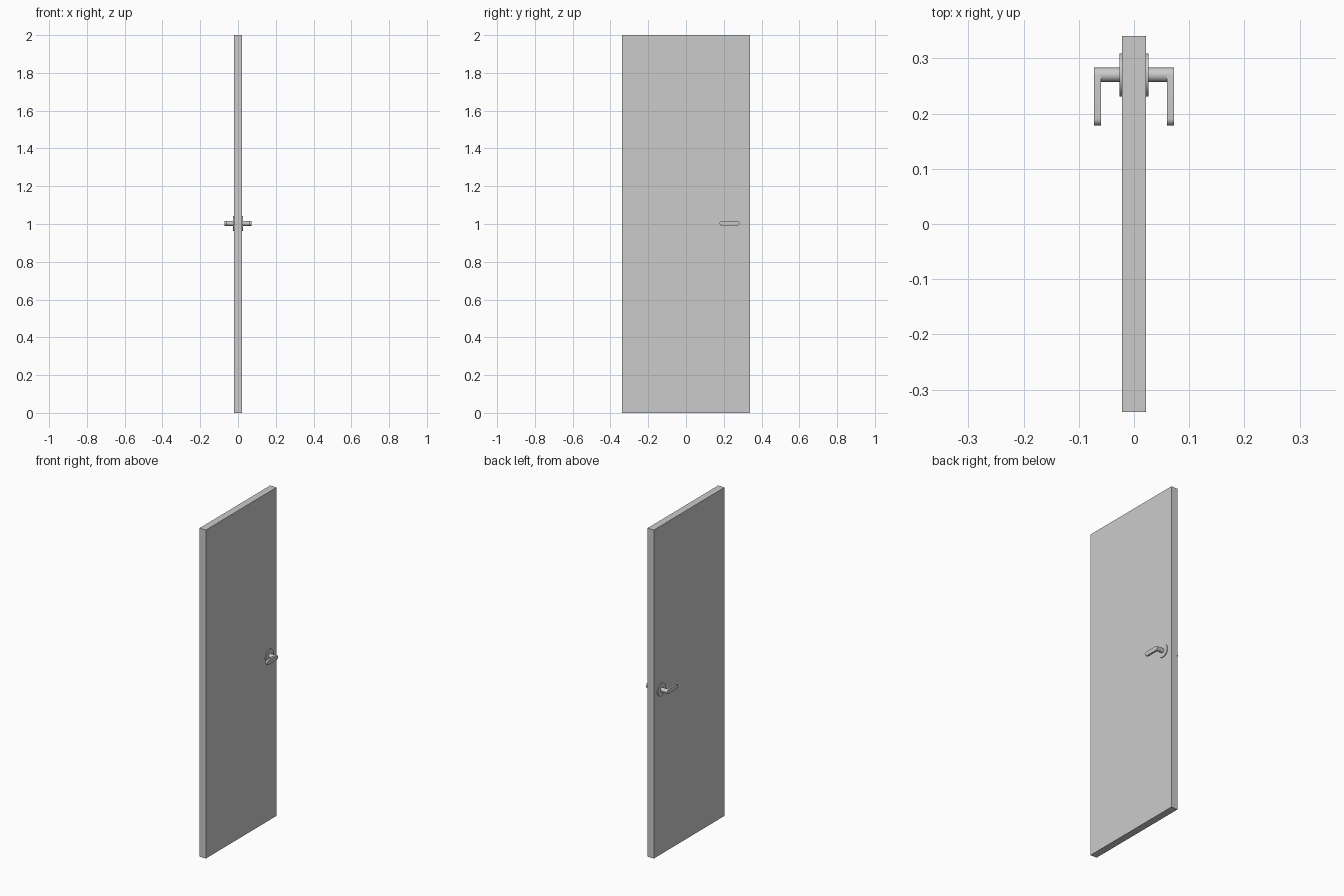
import bpy, bmesh, math

if "Cube" in bpy.data.objects:
    bpy.data.objects.remove(bpy.data.objects["Cube"])

DOOR_X, DOOR_Y, DOOR_Z = 0.043, 0.68, 2.0
HY, HZ = 0.27, 1.003          # handle axis
R = 0.013                     # lever half height and spindle radius


def prism(name, profile, x0, x1):
    """Extrude a (y, z) profile from x0 to x1."""
    bm = bmesh.new()
    face = bm.faces.new([bm.verts.new((x0, y, z)) for y, z in profile])
    ext = bmesh.ops.extrude_face_region(bm, geom=[face])["geom"]
    bmesh.ops.translate(bm, vec=(x1 - x0, 0, 0),
                        verts=[v for v in ext if isinstance(v, bmesh.types.BMVert)])
    bmesh.ops.recalc_face_normals(bm, faces=bm.faces)
    mesh = bpy.data.meshes.new(name)
    bm.to_mesh(mesh)
    bm.free()
    ob = bpy.data.objects.new(name, mesh)
    bpy.context.collection.objects.link(ob)
    bpy.ops.object.select_all(action='DESELECT')
    ob.select_set(True)
    bpy.context.view_layer.objects.active = ob
    bpy.ops.object.shade_smooth_by_angle(angle=math.radians(30))
    return ob


def arc(cy, cz, r, a0, a1, n):
    return [(cy + r * math.cos(math.radians(a0 + (a1 - a0) * i / n)),
             cz + r * math.sin(math.radians(a0 + (a1 - a0) * i / n))) for i in range(n + 1)]


# Door leaf
h = DOOR_Y / 2
prism("door_leaf", [(-h, 0), (h, 0), (h, DOOR_Z), (-h, DOOR_Z)], -DOOR_X / 2, DOOR_X / 2)

# Matching handles on both faces
for side, s in (("right", 1), ("left", -1)):
    prism(f"rosette_{side}", arc(HY, HZ, 0.039, 0, 360, 48)[:-1], s * DOOR_X / 2, s * 0.026)
    prism(f"spindle_{side}", arc(HY, HZ, R, 0, 360, 32)[:-1], s * 0.026, s * 0.06)
    # Lever bar with rounded ends
    lever = arc(HY, HZ, R, -90, 90, 16) + arc(0.191, HZ, R, 90, 270, 16)
    prism(f"lever_{side}", lever, s * 0.06, s * 0.072)
